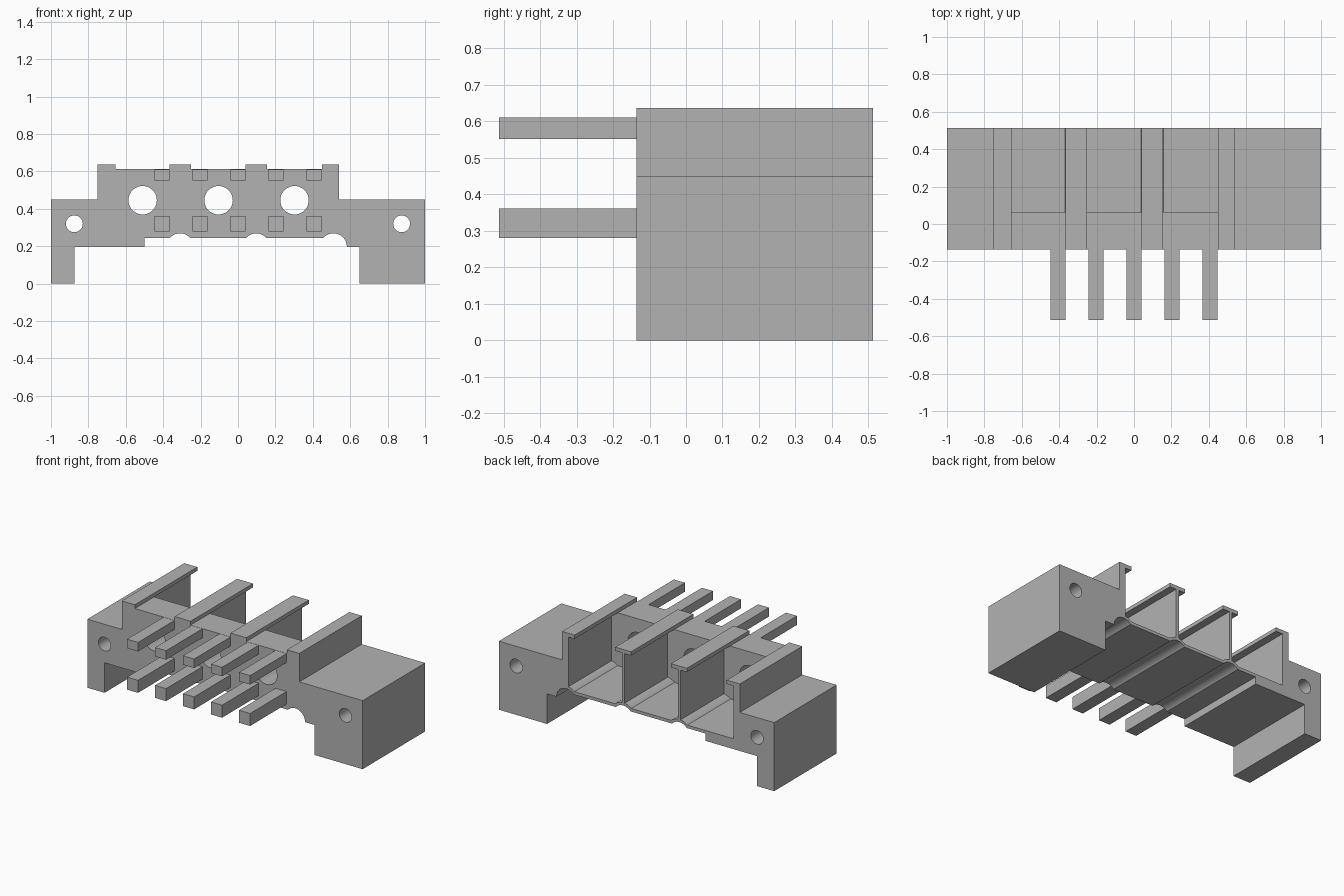
import bpy, bmesh, math

if "Cube" in bpy.data.objects:
    bpy.data.objects.remove(bpy.data.objects["Cube"], do_unlink=True)

grey = bpy.data.materials.new("plain grey")
grey.use_nodes = True
grey.diffuse_color = (0.45, 0.45, 0.45, 1)
grey.node_tree.nodes["Principled BSDF"].inputs["Base Color"].default_value = grey.diffuse_color

FRONT, WALL, BACK = -0.135, 0.065, 0.513
BOTTOM, FLOOR_UNDER, FLOOR, TOP, LIP = 0.197, 0.245, 0.265, 0.612, 0.637
ARCHES = [-0.31, 0.0975, 0.51]


def extrude(name, points, y0, y1):
    """Extrude an x-z outline from y0 to y1."""
    bm = bmesh.new()
    face = bm.faces.new([bm.verts.new((x, y0, z)) for x, z in points])
    new = bmesh.ops.extrude_face_region(bm, geom=[face])["geom"]
    for v in new:
        if isinstance(v, bmesh.types.BMVert):
            v.co.y = y1
    bmesh.ops.recalc_face_normals(bm, faces=bm.faces[:])
    mesh = bpy.data.meshes.new(name)
    bm.to_mesh(mesh)
    bm.free()
    mesh.materials.append(grey)
    ob = bpy.data.objects.new(name, mesh)
    bpy.context.collection.objects.link(ob)
    return ob


def arc(cx, cz, r, a0, a1, n=14):
    return [(cx + r * math.cos(a0 + (a1 - a0) * i / n),
             cz + r * math.sin(a0 + (a1 - a0) * i / n)) for i in range(n + 1)]


def circle(cx, cz, r, n=40):
    return arc(cx, cz, r, 0, math.tau, n)[:-1]


def cut(body, cutter):
    mod = body.modifiers.new("cut", "BOOLEAN")
    mod.operation = "DIFFERENCE"
    mod.solver = "EXACT"
    mod.object = cutter
    bpy.ops.object.select_all(action="DESELECT")
    bpy.context.view_layer.objects.active = body
    body.select_set(True)
    bpy.ops.object.modifier_apply(modifier=mod.name)
    bpy.data.objects.remove(cutter, do_unlink=True)


# Body outline: underside with three arched channels
R = 0.072
a = math.asin((FLOOR_UNDER - BOTTOM) / R)
outline = [(-1, 0), (-0.875, 0), (-0.875, BOTTOM), (-0.5, BOTTOM), (-0.5, FLOOR_UNDER)]
for cx, end in zip(ARCHES, (a, a, 0)):
    outline += arc(cx, BOTTOM, R, math.pi - a, end)
outline += [(0.65, BOTTOM), (0.65, 0), (1, 0), (1, 0.45)]

# Body outline: stepped top with four raised rails
RAILS = [(-0.75, -0.655), (-0.365, -0.25), (0.04, 0.155), (0.45, 0.54)]
outline += [(0.54, 0.45), (0.54, LIP), (0.45, LIP), (0.45, TOP)]
for x0, x1 in reversed(RAILS[1:3]):
    outline += [(x1, TOP), (x1, LIP), (x0, LIP), (x0, TOP)]
outline += [(-0.655, TOP), (-0.655, LIP), (-0.75, LIP), (-0.75, 0.45), (-1, 0.45)]
body = extrude("body", outline, FRONT, BACK)

# Pockets behind the front wall, undercutting the rails and following the channels
RIDGE = 0.09
b = math.asin((FLOOR - BOTTOM) / RIDGE)
WEB = 0.01
pockets = [(-0.705, ARCHES[0] - WEB), (ARCHES[0] + WEB, ARCHES[1] - WEB),
           (ARCHES[1] + WEB, 0.495)]
for i, (x0, x1) in enumerate(pockets):
    if i == 0:
        pts = [(x0, FLOOR)]
    else:
        pts = arc(ARCHES[i - 1], BOTTOM, RIDGE, math.acos(WEB / RIDGE), b, 8)
    side = ARCHES[i] - x1
    pts += arc(ARCHES[i], BOTTOM, RIDGE, math.pi - b, math.pi - math.acos(side / RIDGE), 8)
    left, right = RAILS[i][1], RAILS[i + 1][0]
    pts += [(x1, TOP), (right, TOP), (right, 0.7), (left, 0.7), (left, TOP), (x0, TOP)]
    cut(body, extrude("pocket_cutter", pts, WALL, 0.6))

# Round holes through the front wall and the mounting ends
for x in (-0.51, -0.104, 0.302):
    cut(body, extrude("hole_cutter", circle(x, 0.446, 0.076), -0.2, WALL + 0.05))
for x in (-0.875, 0.875):
    cut(body, extrude("screw_cutter", circle(x, 0.32, 0.045), -0.2, 0.6))

bpy.ops.object.select_all(action="DESELECT")
bpy.context.view_layer.objects.active = body
body.select_set(True)
bpy.ops.object.shade_smooth_by_angle(angle=math.radians(30))

# Two rows of square pegs on the front
for row, z0, z1 in (("upper", 0.552, 0.611), ("lower", 0.28, 0.362)):
    for i in range(5):
        x = -0.407 + 0.2035 * i
        extrude(f"{row}_peg_{i + 1}",
                [(x - 0.04, z0), (x + 0.04, z0), (x + 0.04, z1), (x - 0.04, z1)],
                -0.513, FRONT)
